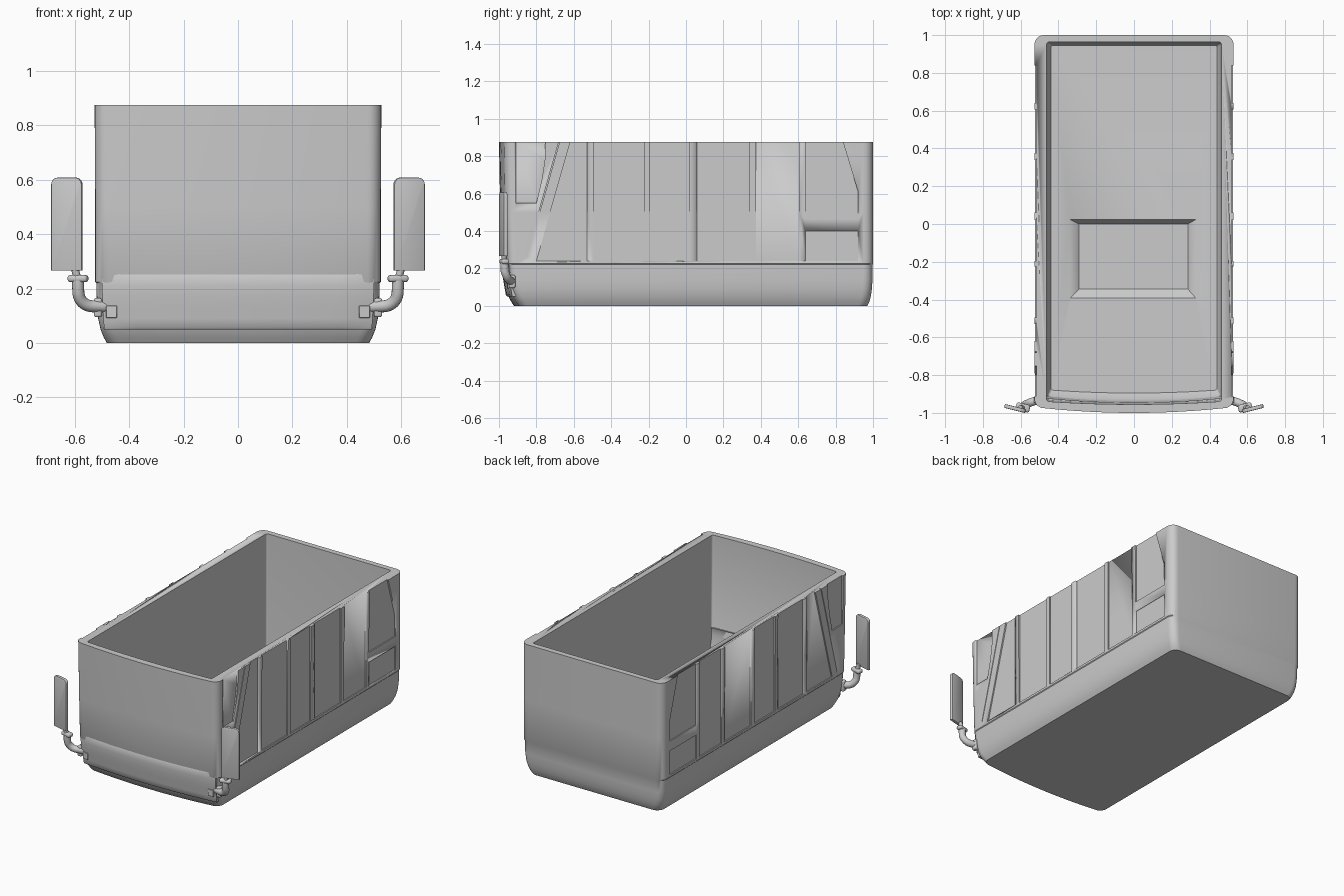
import bpy, bmesh, math
from mathutils import Vector, Matrix

if "Cube" in bpy.data.objects:
    bpy.data.objects.remove(bpy.data.objects["Cube"])

grey = bpy.data.materials.new("plain_grey")
grey.use_nodes = True
grey.diffuse_color = (0.6, 0.6, 0.6, 1)
grey.node_tree.nodes["Principled BSDF"].inputs["Base Color"].default_value = (0.6, 0.6, 0.6, 1)


def finish(name, bm, angle=35):
    bmesh.ops.recalc_face_normals(bm, faces=bm.faces)
    mesh = bpy.data.meshes.new(name)
    bm.to_mesh(mesh)
    bm.free()
    mesh.materials.append(grey)
    ob = bpy.data.objects.new(name, mesh)
    bpy.context.collection.objects.link(ob)
    for other in bpy.context.selected_objects:
        other.select_set(False)
    ob.select_set(True)
    bpy.context.view_layer.objects.active = ob
    bpy.ops.object.shade_smooth_by_angle(angle=math.radians(angle))
    return ob


def outline(half, front, back, bow, radius):
    """Rounded rectangle in plan, with a bowed front."""
    pts = []
    for i in range(13):                       # bowed front
        t = -1 + i / 6
        pts.append(((half - radius) * t, front + bow * t * t))
    base = front + bow
    corners = [(half - radius, base + radius, -90),
               (half - radius, back - radius, 0),
               (radius - half, back - radius, 90),
               (radius - half, base + radius, 180)]
    for cx, cy, start in corners:
        for i in range(1 if start == -90 else 0, 7 if start < 180 else 6):
            a = math.radians(start + 15 * i)
            pts.append((cx + radius * math.cos(a), cy + radius * math.sin(a)))
    return pts


def loft(name, rings):
    bm = bmesh.new()
    loops = [[bm.verts.new((x, y, z)) for x, y in pts] for z, pts in rings]
    for a, b in zip(loops, loops[1:]):
        for i in range(len(a)):
            j = (i + 1) % len(a)
            bm.faces.new((a[i], a[j], b[j], b[i]))
    bm.faces.new(loops[0])
    bm.faces.new(loops[-1])
    return finish(name, bm)


# Open body shell: outside going up, rim, then inside going down to the floor
outside = [(0, .482, -.92, .97), (.02, .493, -.933, .98), (.05, .505, -.95, .988),
           (.09, .514, -.962, .994), (.14, .519, -.972, .997), (.22, .521, -.982, .998),
           (.225, .525, -.984, 1), (.5, .525, -.993, 1), (.875, .527, -1, 1)]
inside = [(.875, .462, -.955, .963), (.13, .46, -.945, .96), (.09, .455, -.925, .957),
          (.06, .44, -.895, .945)]
rings = [(z, outline(h, f, b, .025, .05)) for z, h, f, b in outside]
rings += [(z, outline(h, f, b, .015, .012)) for z, h, f, b in inside]
body = loft("body_shell", rings)


def add_prism(bm, pts, x0, x1):
    """Polygon in the side plane extruded along x."""
    a = [bm.verts.new((x0, y, z)) for y, z in pts]
    b = [bm.verts.new((x1, y, z)) for y, z in pts]
    bm.faces.new(a)
    bm.faces.new(b)
    for i in range(len(a)):
        j = (i + 1) % len(a)
        bm.faces.new((a[i], a[j], b[j], b[i]))


# Shallow side window recesses, both sides
top, sill = .95, .24
windows = [[(-.8, sill), (-.53, sill), (-.53, top), (-.598, top)],
           [(.64, .465), (.92, .465), (.92, .61), (.817, top), (.64, top)],
           [(.64, sill), (.92, sill), (.92, .4), (.64, .4)],
           [(-.91, .55), (-.8, .55), (-.77, .68), (-.755, .78), (-.75, top), (-.91, top)]]
for y0, y1 in [(-.495, -.225), (-.195, .02), (.06, .34), (.375, .605)]:
    windows.append([(y0, sill), (y1, sill), (y1, top), (y0, top)])
# Thin seam on the sloping front pillar
windows.append([(-.855, .26), (-.85, .26), (-.655, top), (-.66, top)])
bm = bmesh.new()
for side in (-1, 1):
    for pts in windows:
        add_prism(bm, pts, side * .517, side * .6)
window_cutter = finish("window_cutter", bm)

# Sloped well in the floor
bm = bmesh.new()
lower = [(-.29, -.345), (.285, -.345), (.285, 0), (-.29, 0)]
upper = [(-.34, -.395), (.33, -.395), (.33, .025), (-.34, .025)]
lo = [bm.verts.new((x, y, .02)) for x, y in lower]
up = [bm.verts.new((x, y, .062)) for x, y in upper]
bm.faces.new(lo)
bm.faces.new(up)
for i in range(4):
    j = (i + 1) % 4
    bm.faces.new((lo[i], lo[j], up[j], up[i]))
well_cutter = finish("floor_well_cutter", bm)

for cutter in (window_cutter, well_cutter):
    mod = body.modifiers.new(cutter.name, 'BOOLEAN')
    mod.operation = 'DIFFERENCE'
    mod.solver = 'EXACT'
    mod.object = cutter
    cutter.hide_render = True
    cutter.hide_viewport = True
    cutter.display_type = 'WIRE'


# Bulging front bumper panel following the bow
def bumper_y(x, z):
    t = x / .48
    return -.962 - .024 * min(1, (z - .05) / .14) + .025 * t * t


bm = bmesh.new()
heights = [.05, .058, .09, .13, .17, .21, .25, .26]
grid = []
for k, z in enumerate(heights):
    row = []
    for i in range(17):
        x = -.5 + i / 16
        edge = .006 if k in (0, 7) or i in (0, 16) else 0
        row.append(bm.verts.new((x * (.98 + .02 * min(1, z / .2)), bumper_y(x, z) + edge, z)))
    grid.append(row)
for r0, r1 in zip(grid, grid[1:]):
    for i in range(16):
        bm.faces.new((r0[i], r0[i + 1], r1[i + 1], r1[i]))
extruded = bmesh.ops.extrude_face_region(bm, geom=bm.faces[:])
bmesh.ops.translate(bm, vec=(0, .035, 0),
                    verts=[v for v in extruded["geom"] if isinstance(v, bmesh.types.BMVert)])
finish("front_bumper", bm, 40)


def box(name, size, matrix, bevel, segments=3):
    bm = bmesh.new()
    bmesh.ops.create_cube(bm, size=1, matrix=Matrix.Diagonal((*size, 1)))
    bmesh.ops.bevel(bm, geom=bm.edges[:], offset=bevel, segments=segments,
                    profile=.5, affect='EDGES')
    bmesh.ops.transform(bm, matrix=matrix, verts=bm.verts)
    return finish(name, bm)


def tube(name, path, radius, sides=16):
    bm = bmesh.new()
    pts = [Vector(p) for p in path]
    loops = []
    for i, p in enumerate(pts):
        d = (pts[min(i + 1, len(pts) - 1)] - pts[max(i - 1, 0)]).normalized()
        u = d.cross(Vector((0, 1, 0))).normalized()
        v = d.cross(u)
        loops.append([bm.verts.new(p + radius * (u * math.cos(a) + v * math.sin(a)))
                      for a in (2 * math.pi * k / sides for k in range(sides))])
    for a, b in zip(loops, loops[1:]):
        for i in range(sides):
            j = (i + 1) % sides
            bm.faces.new((a[i], a[j], b[j], b[i]))
    bm.faces.new(loops[0])
    bm.faces.new(loops[-1])
    return finish(name, bm)


# Mirrors on bent arms, with small bumper corner plates
for side, label in ((1, "left"), (-1, "right")):
    turn = Matrix.Rotation(side * math.radians(14), 4, 'Z')
    # Rounded plate: bevel the outline corners, then soften the rims
    bm = bmesh.new()
    bmesh.ops.create_cube(bm, size=1, matrix=Matrix.Diagonal((.116, .02, .342, 1)))
    across = [e for e in bm.edges if abs(e.verts[0].co.y - e.verts[1].co.y) > .01
              and e.verts[0].co.z > 0]
    bmesh.ops.bevel(bm, geom=across, offset=.025, segments=5, profile=.5, affect='EDGES')
    rims = [e for e in bm.edges if abs(e.verts[0].co.y - e.verts[1].co.y) < .001]
    bmesh.ops.bevel(bm, geom=rims, offset=.004, segments=2, profile=.5, affect='EDGES')
    bmesh.ops.transform(bm, verts=bm.verts,
                        matrix=Matrix.Translation((side * .629, -.977, .437)) @ turn)
    finish(label + "_mirror", bm)

    path = [(side * .48, -.925, .133), (side * .535, -.94, .135)]
    for i in range(1, 7):
        a = math.radians(15 * i)
        path.append((side * (.535 + .052 * math.sin(a)), -.94 - .03 * i / 6,
                     .187 - .052 * math.cos(a)))
    path.append((side * .588, -.971, .23))
    tube(label + "_mirror_arm", path, .022)
    tube(label + "_mirror_neck", [(side * .588, -.971, .23), (side * .602, -.975, .28)], .014)
    box(label + "_mirror_collar", (.074, .04, .026),
        Matrix.Translation((side * .588, -.971, .237)) @ turn, .01)
    box(label + "_arm_bracket", (.03, .035, .07),
        Matrix.Translation((side * .515, -.93, .13)), .008)
    box(label + "_corner_plate", (.04, .008, .045),
        Matrix.Translation((side * .465, bumper_y(.465, .115) - .002, .115))
        @ Matrix.Rotation(side * math.radians(6), 4, 'Z'), .002, 1)
